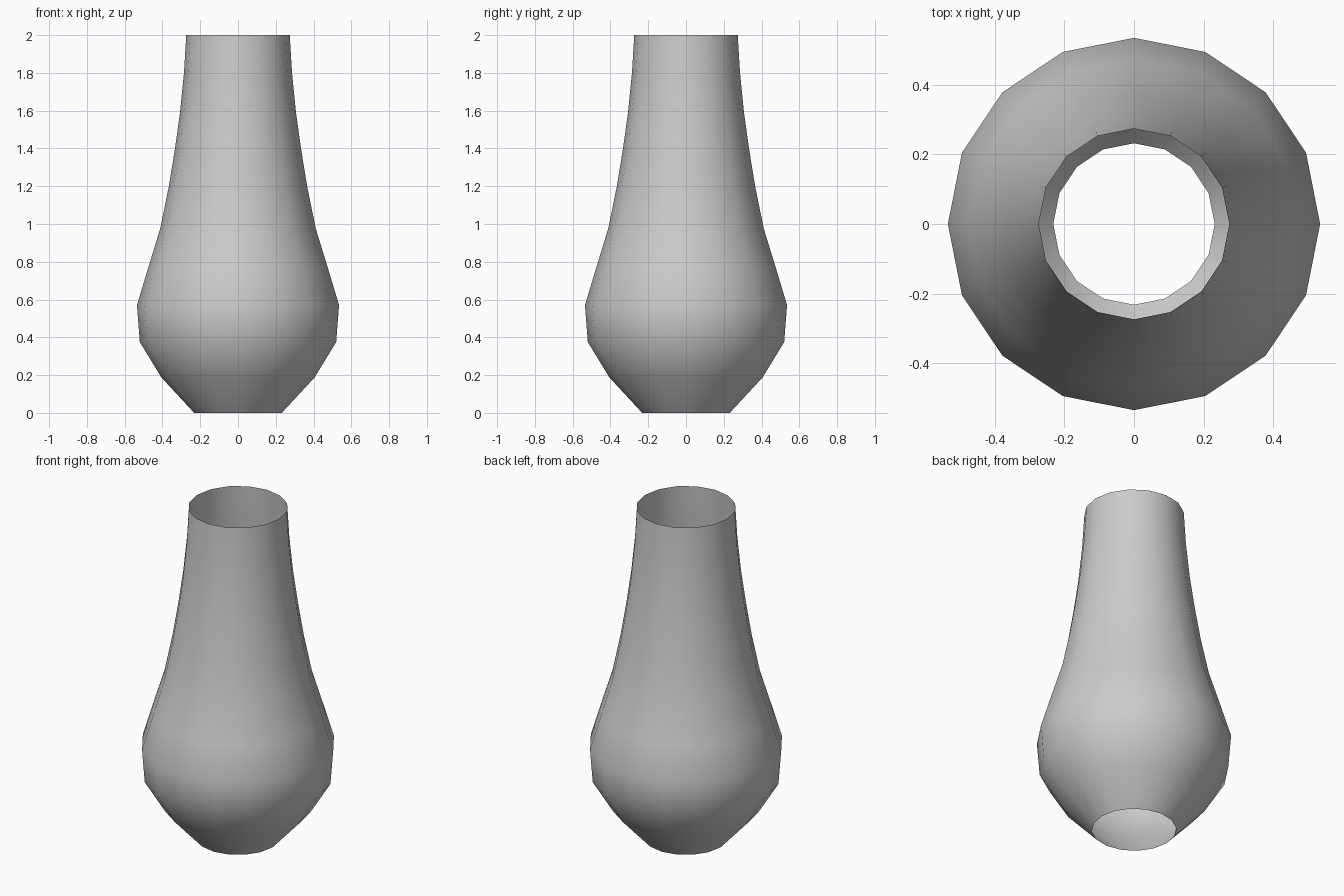
import bpy, bmesh
from math import tau

if "Cube" in bpy.data.objects:
    bpy.data.objects.remove(bpy.data.objects["Cube"])

SIDES = 16

# Vase profile as (radius, height), open at both ends
profile = [(0.232, 0.0), (0.405, 0.187), (0.52, 0.375), (0.535, 0.57),
           (0.475, 0.77), (0.412, 0.975), (0.368, 1.19), (0.335, 1.39),
           (0.307, 1.59), (0.286, 1.80), (0.274, 2.0)]

# Revolve the profile around z into a thin-walled body
bm = bmesh.new()
verts = [bm.verts.new((r, 0, z)) for r, z in profile]
edges = [bm.edges.new(pair) for pair in zip(verts, verts[1:])]
bmesh.ops.spin(bm, geom=verts + edges, cent=(0, 0, 0), axis=(0, 0, 1),
               angle=tau, steps=SIDES, use_merge=False)
bmesh.ops.remove_doubles(bm, verts=bm.verts[:], dist=0.001)
bmesh.ops.recalc_face_normals(bm, faces=bm.faces[:])

# Outward-facing normals, smooth shading
bm.faces.ensure_lookup_table()
bm.normal_update()
if sum(f.normal.dot(f.calc_center_median() * 1) for f in bm.faces
       if 0.6 < f.calc_center_median().z) < 0:
    bmesh.ops.reverse_faces(bm, faces=bm.faces[:])
for f in bm.faces:
    f.smooth = True

mesh = bpy.data.meshes.new("vase_body")
bm.to_mesh(mesh)
bm.free()
vase = bpy.data.objects.new("vase_body", mesh)
bpy.context.collection.objects.link(vase)
